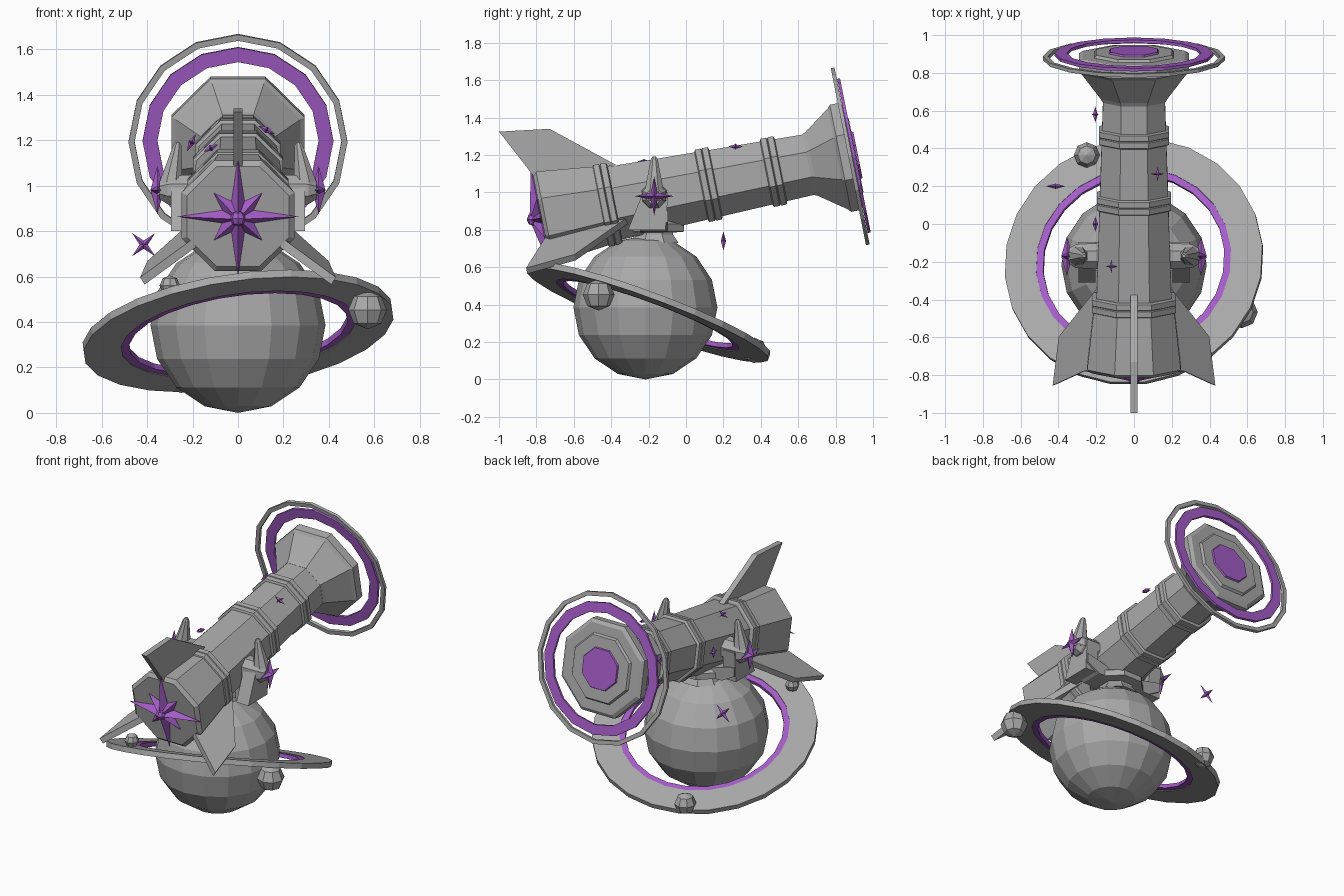
import bpy, bmesh
from math import sin, cos, pi, radians
from mathutils import Vector, Matrix

if "Cube" in bpy.data.objects:
    bpy.data.objects.remove(bpy.data.objects["Cube"])


def material(name, rgb):
    m = bpy.data.materials.new(name)
    m.diffuse_color = (*rgb, 1)
    m.use_nodes = True
    m.node_tree.nodes["Principled BSDF"].inputs["Base Color"].default_value = m.diffuse_color
    return m


GREY = material("stone_grey", (0.40, 0.40, 0.40))
PURPLE = material("purple", (0.376, 0.109, 0.578))


def finish(name, bm, mat, matrix=Matrix()):
    bm.transform(matrix)
    bmesh.ops.recalc_face_normals(bm, faces=bm.faces)
    me = bpy.data.meshes.new(name)
    bm.to_mesh(me)
    bm.free()
    me.materials.append(mat)
    ob = bpy.data.objects.new(name, me)
    bpy.context.collection.objects.link(ob)
    return ob


def lathe(name, profile, n, mat, matrix, phase=0.0, ring=False):
    """Spin (height, radius) points about local z; a ring closes its profile."""
    bm = bmesh.new()
    loops = [[bm.verts.new((r * sin(phase + 2 * pi * i / n), r * cos(phase + 2 * pi * i / n), h))
              for i in range(n)] for h, r in profile]
    pairs = list(zip(loops, loops[1:]))
    if ring:
        pairs.append((loops[-1], loops[0]))
    else:
        bm.faces.new(loops[0])
        bm.faces.new(loops[-1])
    for a, b in pairs:
        for i in range(n):
            j = (i + 1) % n
            bm.faces.new((a[i], a[j], b[j], b[i]))
    return finish(name, bm, mat, matrix)


def octagon(name, profile, mat, matrix):
    """Eight-sided lathe with flats facing up; radii measured to the flats."""
    return lathe(name, [(h, r / cos(pi / 8)) for h, r in profile], 8, mat, matrix, pi / 8)


def band(name, n, inner, outer, h0, h1, mat, matrix):
    return lathe(name, [(h0, inner), (h0, outer), (h1, outer), (h1, inner)], n, mat, matrix, 0, True)


def prism(name, pts, mat, half, matrix):
    """Extrude a local xy outline along local z, both ways."""
    bm = bmesh.new()
    lo, hi = [[bm.verts.new((x, y, z)) for x, y in pts] for z in (-half, half)]
    bm.faces.new(lo)
    bm.faces.new(hi)
    for i in range(len(pts)):
        j = (i + 1) % len(pts)
        bm.faces.new((lo[i], lo[j], hi[j], hi[i]))
    return finish(name, bm, mat, matrix)


def star(name, radii, depth, matrix):
    """Faceted star: outline radii repeat around, with an apex on each side."""
    bm = bmesh.new()
    n = len(radii) * 4
    rim = [bm.verts.new((radii[i % len(radii)] * sin(2 * pi * i / n),
                         radii[i % len(radii)] * cos(2 * pi * i / n), 0)) for i in range(n)]
    for z in (depth, -depth):
        apex = bm.verts.new((0, 0, z))
        for i in range(n):
            bm.faces.new((rim[i], rim[(i + 1) % n], apex))
    return finish(name, bm, PURPLE, matrix)


def ball(name, centre, r, u, v, mat):
    bm = bmesh.new()
    bmesh.ops.create_uvsphere(bm, u_segments=u, v_segments=v, radius=r)
    return finish(name, bm, mat, Matrix.Translation(centre))


def facing(pos, normal, roll=0.0):
    q = Vector(normal).to_track_quat('Z', 'Y')
    return Matrix.Translation(pos) @ q.to_matrix().to_4x4() @ Matrix.Rotation(roll, 4, 'Z')


# Barrel frame: local z runs along the tilted axis, local y points up
T = radians(11.25)
BARREL = Matrix(((-1, 0, 0, 0), (0, -sin(T), cos(T), 0.88), (0, cos(T), sin(T), 1.193), (0, 0, 0, 1)))

# Barrel, flared muzzle and rear housing
octagon("barrel", [(-1.4, 0.202), (-0.2, 0.163)], GREY, BARREL)
octagon("muzzle", [(-0.23, 0.165), (-0.21, 0.175), (-0.07, 0.275), (-0.055, 0.292), (0.0, 0.292),
                   (0.015, 0.27), (0.015, 0.21), (0.03, 0.2)], GREY, BARREL)
octagon("muzzle_lens", [(0.028, 0.13), (0.04, 0.125)], PURPLE, BARREL)
octagon("rear_housing", [(-1.685, 0.225), (-1.665, 0.248), (-1.34, 0.212)], GREY, BARREL)
for i, (s, r) in enumerate([(-1.325, 0.222), (-0.775, 0.197), (-0.42, 0.186)]):
    octagon(f"barrel_band_{i}", [(s - 0.04, r - 0.012), (s - 0.034, r), (s - 0.004, r), (s, r - 0.008),
                                 (s + 0.004, r), (s + 0.034, r), (s + 0.04, r - 0.012)], GREY, BARREL)

# Floating muzzle hoops
band("outer_hoop", 16, 0.455, 0.482, -0.012, 0.008, GREY, BARREL)
band("inner_hoop", 16, 0.355, 0.42, 0.01, 0.026, PURPLE, BARREL)

# Rear eight-point star with a raised centre
REAR = BARREL @ Matrix.Translation((0, 0, -1.69))
star("rear_star", [0.268, 0.075, 0.15, 0.075], 0.06, REAR)
ball("rear_star_stud", REAR @ Vector((0, 0, -0.04)), 0.035, 8, 4, PURPLE)

# Three tail fins
FIN = [(0.2, -1.669), (0.496, -1.818), (0.458, -1.55), (0.2, -1.24)]
for name, deg in (("top_fin", 0), ("left_fin", 122), ("right_fin", -122)):
    turn = Matrix.Rotation(radians(deg), 4, 'Z')
    # outline radius along local y, length along local z
    swap = Matrix(((0, 0, 1, 0), (1, 0, 0, 0), (0, 1, 0, 0), (0, 0, 0, 1)))
    prism(name, FIN, GREY, 0.019, BARREL @ turn @ swap)

# Planet globe and mount pedestal
ball("globe", (0, -0.217, 0.385), 0.385, 16, 8, GREY)
octagon("pedestal", [(0.73, 0.13), (0.775, 0.1), (0.785, 0.1), (0.79, 0.16), (0.83, 0.16), (0.845, 0.14), (0.9, 0.1)],
        GREY, Matrix.Translation((0, -0.17, 0)))

# Yoke arms with trunnions, spikes and stars
for side, sx in (("left", -1), ("right", 1)):
    yz = Matrix(((0, 0, 1, sx * 0.25), (1, 0, 0, -0.17), (0, 1, 0, 0), (0, 0, 0, 1)))
    prism(f"{side}_yoke_arm", [(-0.14, 0.80), (0.06, 0.80), (0.075, 1.0), (-0.06, 1.0)], GREY, 0.045, yz)
    # cross brace from pedestal to arm
    xz = Matrix(((sx, 0, 0, 0), (0, 0, 1, -0.17), (0, 1, 0, 0), (0, 0, 0, 1)))
    prism(f"{side}_yoke_brace", [(0.05, 0.79), (0.2, 0.79), (0.29, 0.84), (0.29, 0.9), (0.2, 0.88), (0.05, 0.84)],
          GREY, 0.075, xz)
    octagon(f"{side}_trunnion", [(0.17, 0.07), (0.31, 0.062), (0.345, 0.04)], GREY,
            facing((0, -0.17, 0.98), (sx, 0, 0)))
    octagon(f"{side}_spike", [(0, 0.05), (0.06, 0.05), (0.23, 0.018), (0.245, 0.008)], GREY,
            facing((sx * 0.305, -0.17, 0.95), (-sx * 0.17, 0, 1)))
    star(f"{side}_yoke_star", [0.105, 0.024], 0.03, facing((sx * 0.355, -0.17, 0.98), (sx, 0, 0)))

# Tilted planetary rings
RING = facing((0, -0.2, 0.36), (-0.143, 0.37, 1))
band("planet_ring", 24, 0.522, 0.69, -0.017, 0.017, GREY, RING)
band("planet_inner_ring", 24, 0.485, 0.522, -0.013, 0.013, PURPLE, RING)

# Moons
for i, (pos, r) in enumerate([((0.57, -0.467, 0.453), 0.085), ((-0.25, 0.365, 0.155), 0.068),
                              ((-0.3, -0.70, 0.56), 0.045)]):
    ball(f"moon_{i}", pos, r, 8, 4, GREY)

# Small scattered stars: position, facing, roll, size
for i, (pos, nrm, roll, r) in enumerate([
        ((-0.415, 0.2, 0.74), (0, -1, 0), pi / 4, 0.072),
        ((0.355, -0.645, 0.655), (1, -1, 1), 0, 0.05),
        ((-0.205, 0.58, 1.19), (-1, 0, 0.5), 0, 0.042),
        ((0.125, 0.265, 1.245), (0.5, 0, 1), 0, 0.04),
        ((-0.12, -0.225, 1.165), (-0.5, 0, 1), 0, 0.036),
        ((-0.205, 0.0, 1.02), (-1, 0, 0), 0, 0.04)]):
    star(f"small_star_{i}", [r, r * 0.25], 0.014, facing(pos, nrm, roll))
